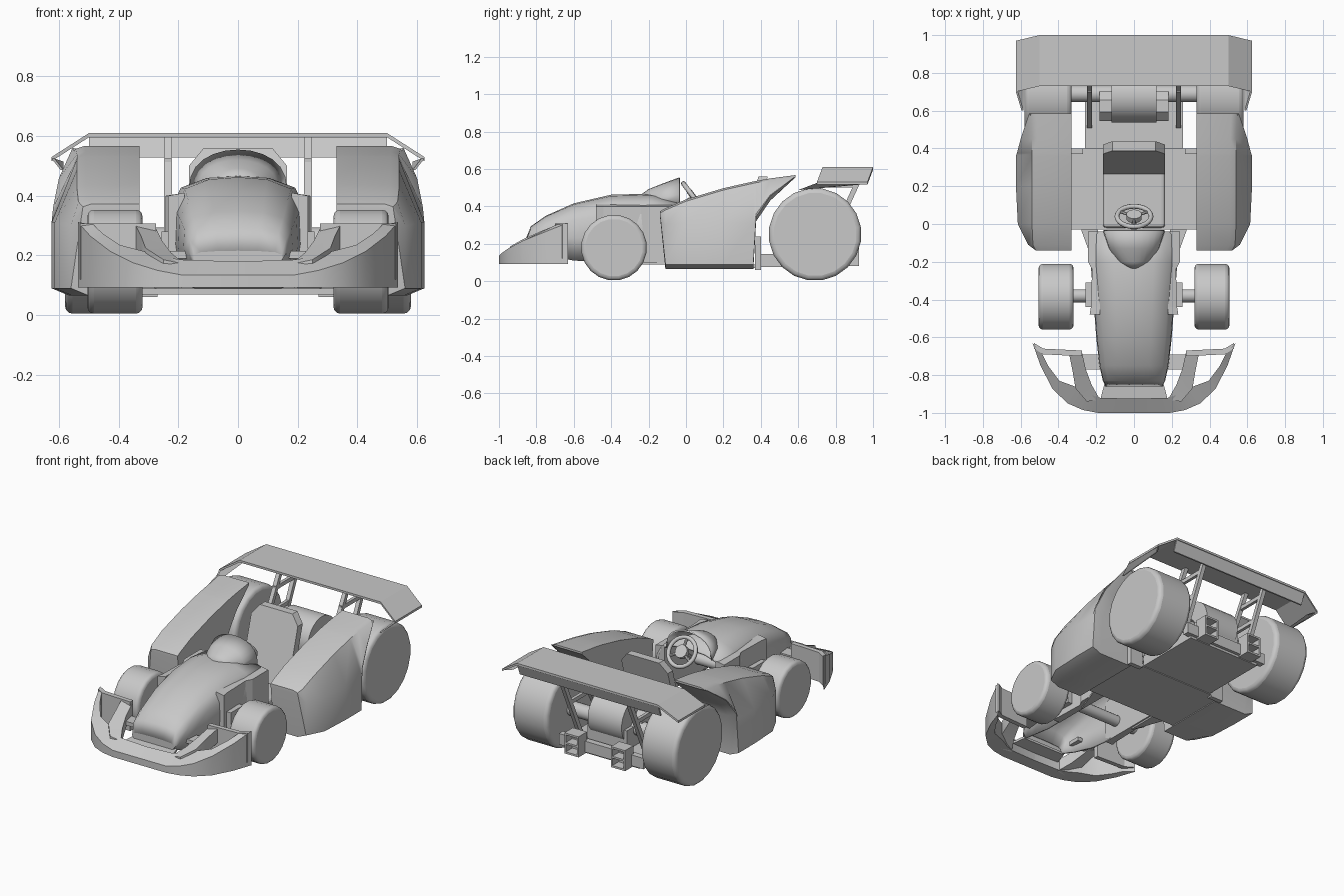
import bpy, bmesh, math
from mathutils import Vector

cube = bpy.data.objects.get("Cube")
if cube:
    bpy.data.objects.remove(cube, do_unlink=True)

grey = bpy.data.materials.new("plain_grey")
grey.use_nodes = True
COLOUR = (0.58, 0.58, 0.58, 1)
grey.diffuse_color = COLOUR
grey.node_tree.nodes["Principled BSDF"].inputs["Base Color"].default_value = COLOUR


def finish(name, bm, smooth=None, mirror=False, bevel=0, thick=0):
    bmesh.ops.recalc_face_normals(bm, faces=bm.faces)
    mesh = bpy.data.meshes.new(name)
    bm.to_mesh(mesh)
    bm.free()
    ob = bpy.data.objects.new(name, mesh)
    bpy.context.collection.objects.link(ob)
    mesh.materials.append(grey)
    if thick:
        m = ob.modifiers.new("thickness", 'SOLIDIFY')
        m.thickness = thick
    if bevel:
        m = ob.modifiers.new("bevel", 'BEVEL')
        m.width, m.segments, m.limit_method = bevel, 3, 'ANGLE'
        m.angle_limit = math.radians(50)
    if mirror:
        m = ob.modifiers.new("mirror", 'MIRROR')
        m.use_mirror_merge = True
    if smooth:
        bpy.ops.object.select_all(action='DESELECT')
        ob.select_set(True)
        bpy.context.view_layer.objects.active = ob
        bpy.ops.object.shade_smooth_by_angle(angle=math.radians(smooth))
    return ob


def loft(name, sections, closed=True, caps=True, **kw):
    """Skin a row of equal cross-sections."""
    bm = bmesh.new()
    rows = [[bm.verts.new(p) for p in s] for s in sections]
    n = len(rows[0])
    for a, b in zip(rows, rows[1:]):
        for i in range(n if closed else n - 1):
            j = (i + 1) % n
            bm.faces.new((a[i], a[j], b[j], b[i]))
    if caps and closed:
        bm.faces.new(rows[0])
        bm.faces.new(rows[-1])
    return finish(name, bm, **kw)


def box(name, x, y, z, **kw):
    return loft(name, [[(a, y[0], z[0]), (a, y[1], z[0]), (a, y[1], z[1]), (a, y[0], z[1])]
                       for a in x], **kw)


def rod(name, a, b, r, sides=16, **kw):
    a, b = Vector(a), Vector(b)
    turn = (b - a).to_track_quat('Z', 'Y')
    ring = [turn @ Vector((r * math.cos(t), r * math.sin(t), 0))
            for t in (math.tau * (i + .5) / sides for i in range(sides))]
    return loft(name, [[p + v for v in ring] for p in (a, b)], **kw)


# Wheels and axles
rod("front_wheels", (.32, -.385, .179), (.505, -.385, .179), .176, 20, mirror=True, bevel=.022, smooth=40)
rod("rear_wheels", (.33, .69, .25), (.58, .69, .25), .248, 20, mirror=True, bevel=.025, smooth=40)
rod("front_axle", (-.33, -.38, .2), (.33, -.38, .2), .035, smooth=40)
rod("rear_axle", (-.34, .69, .25), (.34, .69, .25), .045, smooth=40)
box("axle_mounts", (.19, .257), (-.44, -.31), (.14, .28), mirror=True)

# Nose body: an open shell
rings = []
for y, w, zb, zt in [(-.86, .15, .17, .215), (-.83, .165, .16, .29), (-.75, .183, .14, .345),
                     (-.6, .2, .11, .41), (-.4, .215, .1, .455), (-.2, .23, .1, .46),
                     (-.04, .24, .1, .435)]:
    h = zt - zb
    half = [(.9, 0), (1, .4), (.98, .72), (.83, .91), (.45, 1), (0, 1.02)]
    side = [(w * a, y, zb + h * b) for a, b in half]
    rings.append(side + [(-p[0], p[1], p[2]) for p in side[-2::-1]])
loft("nose_body", rings, closed=False, thick=.012, smooth=45)
bm = bmesh.new()
bm.faces.new([bm.verts.new(p) for p in rings[0]])
finish("nose_tip", bm)
loft("side_ducts", [[(.18, y, .1), (w, y, .1), (w, y, .4), (.18, y, .41)]
                    for y, w in [(-.48, .235), (-.44, .228), (-.24, .222), (-.2, .243), (-.04, .243)]],
     mirror=True)
loft("body_skirt", [[(.19, y, .09), (w, y, .09), (w, y, .105), (.19, y, .105)]
                    for y, w in [(-.25, .2), (-.03, .28)]], mirror=True)

# Cockpit cowl, open at the back
rings = []
for y, w, top in [(-.245, .03, .46), (-.2, .09, .492), (-.13, .135, .52), (-.035, .165, .555)]:
    rings.append([(w * math.cos(t), y, .41 + (top - .41) * math.sin(t) ** .75)
                  for t in (math.pi * i / 12 for i in range(13))])
loft("cockpit_cowl", rings, closed=False, thick=.01, smooth=45)

# Side pods with swept rear fenders
pods = []
for y, zb, zm, zt, xm, xt in [(-.14, .355, .362, .373, .52, .52), (-.11, .065, .3, .39, .56, .535),
                              (0, .065, .31, .437, .615, .54), (.2, .065, .31, .497, .625, .54),
                              (.36, .065, .31, .533, .625, .54), (.375, .32, .36, .536, .62, .54),
                              (.45, .43, .46, .549, .6, .54), (.585, .555, .56, .567, .555, .545)]:
    low = min(zb + .025, zm)
    pods.append([(.33, y, zb), (xm - .06, y, zb), (xm, y, low), (xm, y, zm),
                 (xt, y, zt - .01), (xt - .03, y, zt), (.33, y, zt)])
loft("side_pods", pods, mirror=True, smooth=35)

# Floor and rear frame
box("floor_pan", (-.34, .34), (-.03, .4), (.07, .09))
box("rear_floor", (-.26, .26), (.4, .84), (.075, .145))
box("pod_brackets", (.27, .36), (.37, .4), (.06, .24), mirror=True)
box("rear_beam", (-.3, .3), (.82, .86), (.09, .16))
for z in (.08, .14, .2):
    box("bracket_shelf", (.115, .215), (.84, .925), (z, z + .012), mirror=True)
for x in (.115, .205):
    box("bracket_plate", (x, x + .01), (.84, .925), (.08, .212), mirror=True)

# Engine
rod("engine_drum", (-.12, .68, .29), (.12, .68, .29), .145, 24, smooth=40)
rod("engine_collar", (-.182, .625, .27), (.182, .625, .27), .085, 8)
box("engine_block", (-.14, .14), (.55, .8), (.13, .27))

# Seat
box("seat_cushion", (-.165, .165), (-.02, .3), (.09, .14), bevel=.02)
outline = [(-.165, 0), (.165, 0), (.165, .38), (.115, .44), (-.115, .44), (-.165, .38)]
loft("seat_back", [[(x, .26 + d + h * .29, .12 + h) for x, h in outline] for d in (0, .05)])

# Steering wheel
hub = Vector((0, .04, .45))
axis = Vector((0, .8, .6))
up = Vector((0, -.6, .8))
right = Vector((1, 0, 0))
rim = []
for i in range(25):
    t = math.tau * i / 24
    out = right * math.cos(t) + up * math.sin(t)
    rim.append([hub + out * (.09 + .013 * math.cos(s)) + axis * .013 * math.sin(s)
                for s in (math.tau * k / 8 for k in range(8))])
loft("steering_rim", rim, caps=False, smooth=60)
for k in range(3):
    t = math.radians(30 + 120 * k + 60)
    rod("steering_spoke", hub, hub + (right * math.cos(t) + up * math.sin(t)) * .09, .009, 8)
rod("steering_hub", hub - axis * .015, hub + axis * .015, .04, smooth=40)
rod("steering_column", hub, hub - axis * .1, .014, 8)

# Front bumper: sweeping outer band, inner arms, rear walls
band = [((0, -1), .135, (0, -.925), .18), ((.19, -1), .135, (.18, -.92), .185),
        ((.27, -.985), .15, (.24, -.9), .193), ((.35, -.95), .175, (.3, -.865), .21),
        ((.43, -.875), .215, (.395, -.83), .235), ((.495, -.75), .265, (.455, -.75), .275),
        ((.537, -.63), .312, (.485, -.69), .303)]
loft("bumper_band", [[(*o, .092), (*o, zo), (*i, zi), (*i, .1)] for o, zo, i, zi in band],
     mirror=True, smooth=50)
arm = [((.18, -.93), (.25, -.94), .186), ((.225, -.85), (.31, -.87), .225),
       ((.255, -.77), (.325, -.78), .265), ((.275, -.68), (.345, -.68), .305)]
loft("bumper_arm", [[(*a, z - .09), (*a, z - .015), (*b, z), (*b, z - .09)] for a, b, z in arm],
     mirror=True, smooth=35)
loft("bumper_rear_wall", [[(x, y, .12), (x, y, .307), (x, y + .03, .307), (x, y + .03, .12)]
                          for x, y in [(.275, -.7), (.48, -.69), (.53, -.66)]], mirror=True)
box("bumper_tie", (.14, .29), (-.77, -.69), (.19, .215), mirror=True)
loft("chin_plate", [[(-w, y, z), (w, y, z), (w, y, z + .015), (-w, y, z + .015)]
                    for y, w, z in [(-.935, .18, .15), (-.84, .155, .16)]])

# Rear wing with drooped tips, rear flap and folded winglets
wing = [(0, .73, 1, .61), (.5, .73, 1, .61), (.625, .7, .97, .53)]
loft("rear_wing", [[(x, a, z - .014), (x, a, z), (x, b, z), (x, b, z - .014)]
                   for x, a, b, z in wing], mirror=True)
loft("wing_flap", [[(x, 1, .608), (x, .97, .528), (x, .96, .528), (x, .988, .608)]
                   for x in (-.5, .5)])
loft("winglet", [[(x, a, z), (x - .01, a, z), (x - .01, b, y), (x, b, y)]
                 for x, a, b, z, y in [(.625, .7, .97, .525, .525), (.595, .6, .92, .487, .515)]],
     mirror=True)


# Wing struts with cross bars
def strut(a, b):
    loft("wing_strut", [[(.222, y - .015, z), (.248, y - .015, z), (.248, y + .015, z),
                         (.222, y + .015, z)] for y, z in (a, b)], mirror=True)


strut((.74, .14), (.95, .6))
strut((.52, .14), (.76, .6))
for y0, y1, z in ((.7, .9, .5), (.64, .84, .36)):
    box("strut_bar", (.225, .245), (y0, y1), (z, z + .025), mirror=True)
